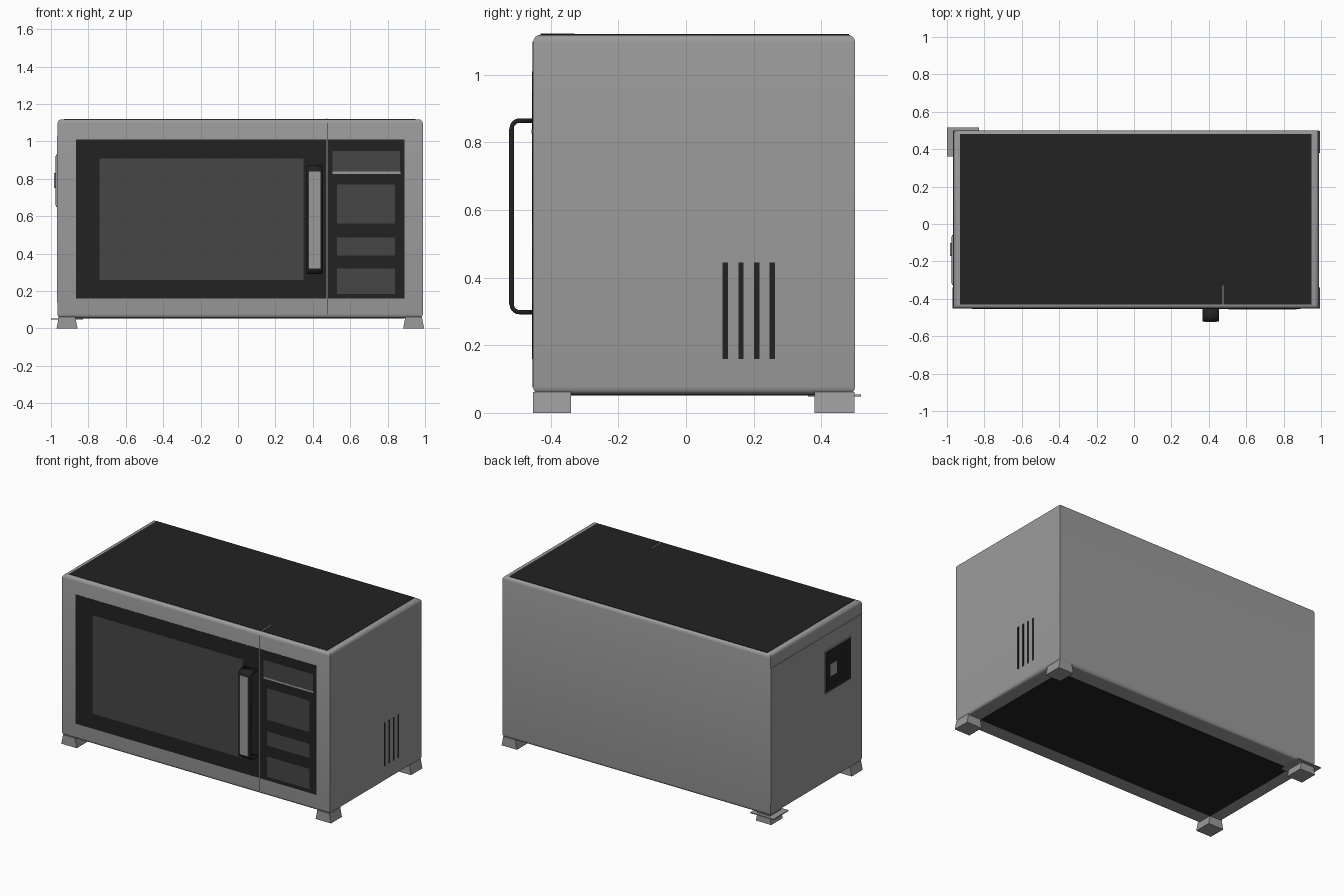
import bpy, bmesh, math

old = bpy.data.objects.get("Cube")
if old:
    bpy.data.objects.remove(old, do_unlink=True)


def material(name, value):
    m = bpy.data.materials.new(name)
    m.use_nodes = True
    colour = (value, value, value, 1)
    m.diffuse_color = colour
    m.node_tree.nodes["Principled BSDF"].inputs["Base Color"].default_value = colour
    return m


STEEL = material("steel grey", 0.33)
BLACK = material("black", 0.016)
GLASS = material("dark grey glass", 0.062)


def finish(name, bm, mat):
    bmesh.ops.recalc_face_normals(bm, faces=bm.faces)
    mesh = bpy.data.meshes.new(name)
    bm.to_mesh(mesh)
    bm.free()
    mesh.materials.append(mat)
    obj = bpy.data.objects.new(name, mesh)
    bpy.context.collection.objects.link(obj)
    return obj


def box(name, x, y, z, mat, flare=0, round_edges=0):
    """Box from ranges; flare narrows its top in x, round_edges bevels top and bottom."""
    bm = bmesh.new()
    bmesh.ops.create_cube(bm, size=1)
    for v in bm.verts:
        px, py, pz = (c > 0 for c in v.co)
        inset = flare * (-1 if px else 1) if pz else 0
        v.co = (x[px] + inset, y[py], z[pz])
    if round_edges:
        edges = [e for e in bm.edges if abs(e.verts[0].co.z - e.verts[1].co.z) < 0.001]
        bmesh.ops.bevel(bm, geom=edges, offset=round_edges, segments=4,
                        profile=0.5, affect='EDGES')
    return finish(name, bm, mat)


def smooth(obj):
    bpy.ops.object.select_all(action='DESELECT')
    obj.select_set(True)
    bpy.context.view_layer.objects.active = obj
    bpy.ops.object.shade_smooth_by_angle(angle=math.radians(35))


FRONT, BACK = -0.452, 0.50
LEFT, RIGHT = 0.988, -0.965

# Cabinet with its black top and bottom sheets
smooth(box("cabinet", (RIGHT, LEFT), (FRONT, BACK), (0.055, 1.118), STEEL, round_edges=0.022))
box("top_sheet", (-0.93, 0.95), (-0.43, 0.482), (1.112, 1.12), BLACK)
box("bottom_sheet", (-0.87, 0.89), (-0.34, 0.385), (0.052, 0.06), BLACK)
box("side_sheet", (RIGHT - 0.003, RIGHT + 0.003), (FRONT + 0.003, BACK - 0.003),
    (0.14, 1.03), STEEL)


# Front plates, each layer slightly prouder than the one below
def front_plate(name, x, z, mat, layer=1):
    return box(name, x, (FRONT - 0.0015 * layer, FRONT + 0.003), z, mat)


front_plate("front_panel", (-0.865, 0.89), (0.16, 1.01), BLACK)
front_plate("window", (-0.74, 0.35), (0.26, 0.91), GLASS, 2)
front_plate("display", (0.505, 0.865), (0.835, 0.95), GLASS, 2)
front_plate("display_lip", (0.505, 0.87), (0.826, 0.838), STEEL, 3)
for i, z in enumerate([(0.56, 0.77), (0.39, 0.485), (0.185, 0.32)]):
    front_plate(f"button_block_{i + 1}", (0.53, 0.84), z, GLASS, 2)

# Door seam
front_plate("door_seam", (0.474, 0.479), (0.16, 1.01), STEEL, 2)
for i, z in enumerate([(0.075, 0.16), (1.01, 1.098)]):
    front_plate(f"frame_seam_{i + 1}", (0.475, 0.478), z, BLACK)
box("top_seam", (0.473, 0.479), (-0.43, -0.33), (1.115, 1.122), STEEL)

# Door handle: a bent band with rounded corners and a steel inlay
bm = bmesh.new()
y_out, z_low, z_high, r = -0.515, 0.298, 0.864, 0.022
path = [(FRONT, z_low)]
for cz, start in ((z_low + r, 270), (z_high - r, 180)):
    for step in range(7):
        a = math.radians(start - step * 15)
        path.append((y_out + r + r * math.cos(a), cz + r * math.sin(a)))
path.append((FRONT, z_high))
rows = [[bm.verts.new((x, y, z)) for y, z in path] for x in (0.367, 0.455)]
for i in range(len(path) - 1):
    bm.faces.new((rows[0][i], rows[0][i + 1], rows[1][i + 1], rows[1][i]))
handle = finish("door_handle", bm, BLACK)
band = handle.modifiers.new("band", 'SOLIDIFY')
band.thickness = 0.013
band.offset = 0
smooth(handle)
box("handle_inlay", (0.377, 0.44), (y_out - 0.009, y_out - 0.003), (0.32, 0.84), STEEL)

# Vent slots on the left side
for i in range(4):
    y = 0.108 + i * 0.0465
    box(f"vent_slot_{i + 1}", (LEFT - 0.003, LEFT + 0.0015), (y, y + 0.016), (0.16, 0.445), BLACK)

# Latch plate and knob on the right side
box("latch_frame", (RIGHT - 0.009, RIGHT), (-0.325, -0.058), (0.65, 0.93), STEEL)
box("latch_plate", (RIGHT - 0.012, RIGHT - 0.004), (-0.317, -0.066), (0.658, 0.922), BLACK)
box("latch_knob", (RIGHT - 0.018, RIGHT), (-0.172, -0.102), (0.75, 0.83), STEEL)

# Flared feet and the loose bracket above one of them
for side, x in (("right", (-0.97, -0.858)), ("left", (0.883, 0.995))):
    for end, y in (("front", (-0.453, -0.34)), ("back", (0.38, 0.498))):
        box(f"{end}_{side}_foot", x, y, (0, 0.062), STEEL, flare=0.012)
box("foot_bracket", (-1.0, -0.83), (0.36, 0.517), (0.048, 0.054), STEEL)
